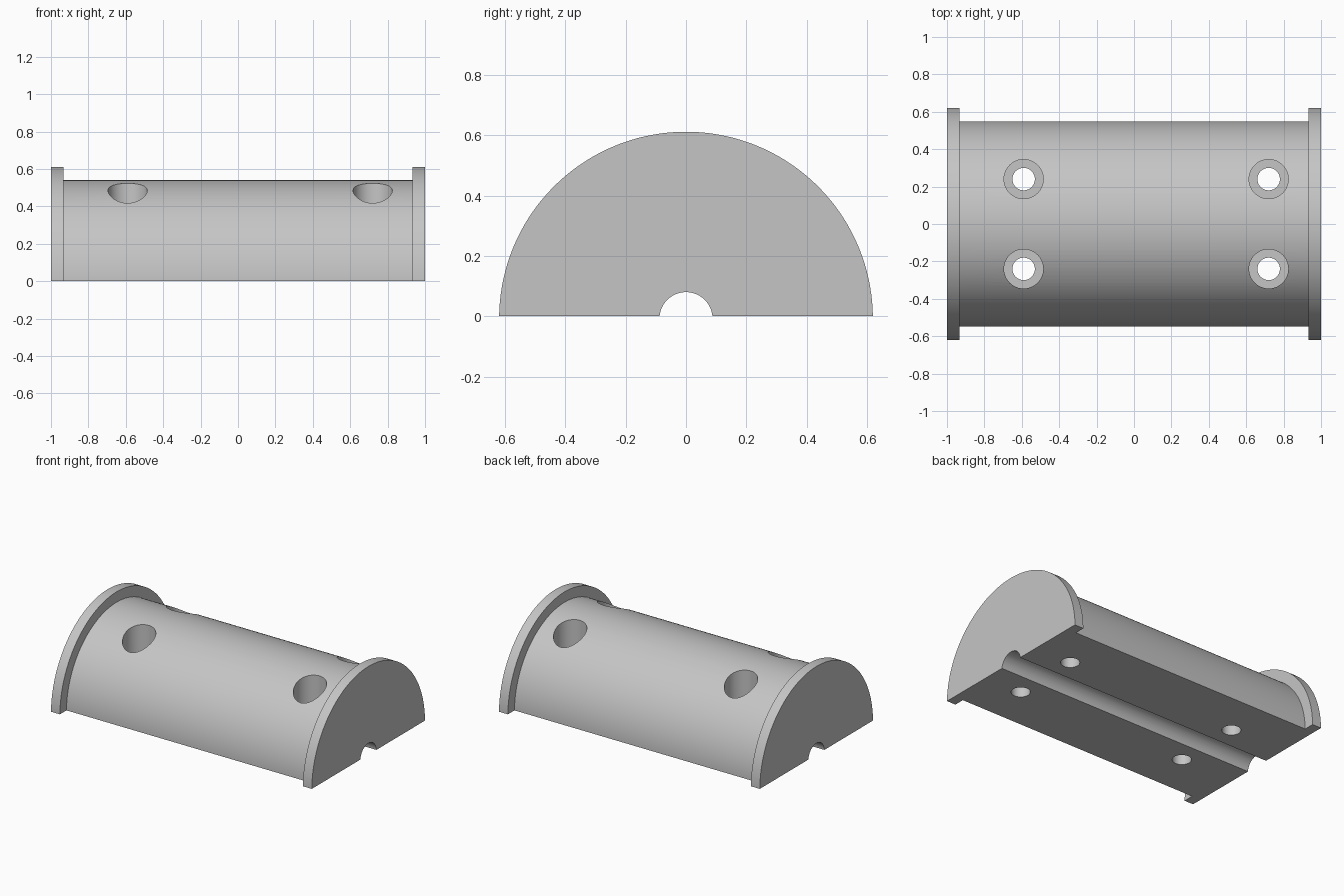
import bpy, bmesh, math
from mathutils import Matrix, Vector

if "Cube" in bpy.data.objects:
    bpy.data.objects.remove(bpy.data.objects["Cube"])

AXIS_Z = -0.008          # turning axis lies just below the flat underside
FLANGE_R, BODY_R, GROOVE_R = 0.62, 0.548, 0.088
BORE_R, HOLE_R, BORE_FLOOR = 0.105, 0.06, 0.2

grey = bpy.data.materials.new("light grey")
grey.use_nodes = True
colour = (0.56, 0.56, 0.56, 1)
grey.diffuse_color = colour
grey.node_tree.nodes["Principled BSDF"].inputs["Base Color"].default_value = colour


def add_object(name, bm):
    bmesh.ops.recalc_face_normals(bm, faces=bm.faces)
    mesh = bpy.data.meshes.new(name)
    bm.to_mesh(mesh)
    bm.free()
    mesh.materials.append(grey)
    obj = bpy.data.objects.new(name, mesh)
    bpy.context.collection.objects.link(obj)
    return obj


def lathe(name, profile, steps, matrix):
    """Turn (radius, height) points about z, then place the solid."""
    bm = bmesh.new()
    verts = [bm.verts.new((r, 0, h)) for r, h in profile]
    edges = [bm.edges.new(pair) for pair in zip(verts, verts[1:])]
    bmesh.ops.spin(bm, geom=verts + edges, cent=(0, 0, 0), axis=(0, 0, 1),
                   angle=math.tau, steps=steps, use_duplicate=False)
    bmesh.ops.remove_doubles(bm, verts=bm.verts, dist=1e-5)
    bmesh.ops.transform(bm, matrix=matrix, verts=bm.verts)
    return add_object(name, bm)


along_x = Matrix.Translation((0, 0, AXIS_Z)) @ Matrix.Rotation(math.pi / 2, 4, "Y")

# Flanged half cylinder, turned whole before cutting
half = [(0, -1), (FLANGE_R, -1), (FLANGE_R, -0.932), (BODY_R, -0.932)]
spool = lathe("flanged_half_spool", half + [(r, -h) for r, h in reversed(half)],
              144, along_x)

# Flat underside cutter
bm = bmesh.new()
bmesh.ops.create_cube(bm, size=3, matrix=Matrix.Translation((0, 0, -1.5)))
cutters = [add_object("underside_cutter", bm)]

# Shaft groove along the underside
cutters.append(lathe("groove_cutter",
                     [(0, -1.2), (GROOVE_R, -1.2), (GROOVE_R, 1.2), (0, 1.2)],
                     64, along_x))

# Counterbored screw holes
bore = [(0, -0.2), (HOLE_R, -0.2), (HOLE_R, BORE_FLOOR),
        (BORE_R, BORE_FLOOR), (BORE_R, 0.8), (0, 0.8)]
for x in (-0.59, 0.72):
    for y in (-0.24, 0.24):
        cutters.append(lathe("screw_hole_cutter", bore, 48,
                             Matrix.Translation((x, y, 0))))

for cutter in cutters:
    cutter.hide_render = True
    mod = spool.modifiers.new(cutter.name, "BOOLEAN")
    mod.operation = "DIFFERENCE"
    mod.solver = "EXACT"
    mod.object = cutter

# Bake the cuts and drop the cutters
bpy.context.view_layer.update()
graph = bpy.context.evaluated_depsgraph_get()
result = bpy.data.meshes.new_from_object(spool.evaluated_get(graph))
spool.modifiers.clear()
spool.data = result
for cutter in cutters:
    bpy.data.objects.remove(cutter)

# Smooth round walls with crisp rims
bpy.ops.object.select_all(action="DESELECT")
spool.select_set(True)
bpy.context.view_layer.objects.active = spool
bpy.ops.object.shade_smooth_by_angle(angle=math.radians(30))
